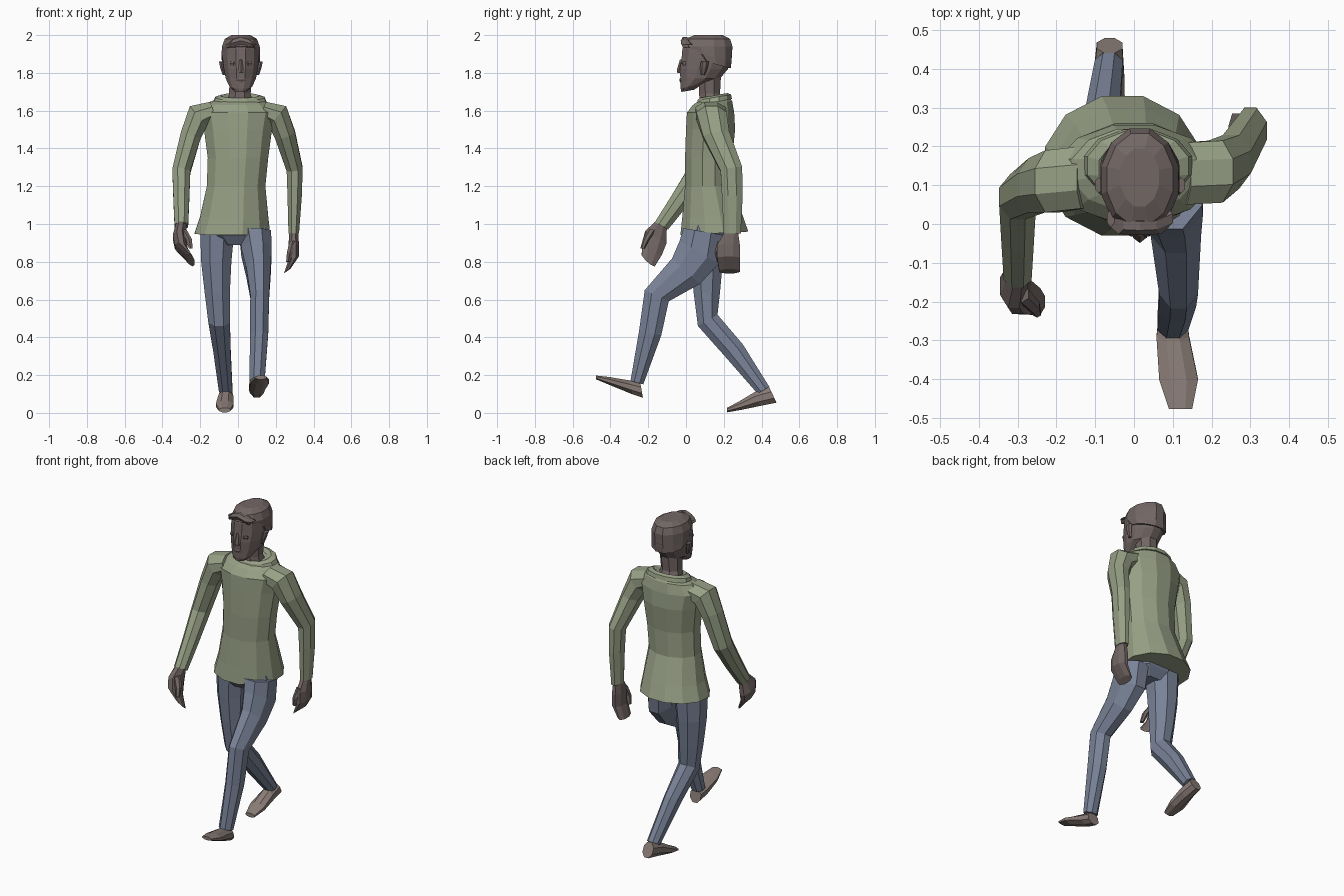
import bpy
import bmesh
from math import cos, sin, pi, radians
from mathutils import Vector

default_cube = bpy.data.objects.get("Cube")
if default_cube:
    bpy.data.objects.remove(default_cube, do_unlink=True)

CM = 0.01  # all part sizes below are in hundredths of a unit


def material(name, red, green, blue):
    mat = bpy.data.materials.new(name)
    mat.use_nodes = True
    colour = (red, green, blue, 1)
    mat.diffuse_color = colour
    mat.node_tree.nodes["Principled BSDF"].inputs["Base Color"].default_value = colour
    return mat


SHIRT = material("sage green cloth", .31, .35, .235)
JEANS = material("faded blue denim", .19, .225, .31)
SKIN = material("brown skin and hair", .17, .135, .13)
SHOE = material("tan brown leather", .25, .2, .18)


def ring(at, wide, deep, tilt=0, roll=0):
    """A cross-section: half width, half depth, pitched by tilt and banked by roll."""
    across = Vector((cos(radians(roll)), 0, sin(radians(roll))))
    along = Vector((0, cos(radians(tilt)), sin(radians(tilt))))
    return Vector(at), across * wide, along * deep


def loft(name, mat, rings, sides=8):
    """Skin a closed flat-faced tube over the given cross-sections."""
    bm = bmesh.new()
    loops = []
    grow = 1 / cos(pi / sides)
    for centre, across, along in rings:
        loop = []
        for i in range(sides):
            angle = 2 * pi * (i + .5) / sides
            point = centre + (across * cos(angle) + along * sin(angle)) * grow
            loop.append(bm.verts.new(point * CM))
        loops.append(loop)
    for low, high in zip(loops, loops[1:]):
        for i in range(sides):
            j = (i + 1) % sides
            bm.faces.new((low[i], low[j], high[j], high[i]))
    bm.faces.new(loops[0])
    bm.faces.new(loops[-1])
    bmesh.ops.recalc_face_normals(bm, faces=bm.faces)
    mesh = bpy.data.meshes.new(name)
    bm.to_mesh(mesh)
    bm.free()
    mesh.materials.append(mat)
    obj = bpy.data.objects.new(name, mesh)
    bpy.context.collection.objects.link(obj)
    return obj


# Shirt body with flared hem
loft("shirt_body", SHIRT, [
    ring(at=(-3, 15, 95), wide=20, deep=18, tilt=3),
    ring(at=(-2, 14, 104), wide=18, deep=16, tilt=2),
    ring(at=(-1, 12, 120), wide=15.5, deep=12.5),
    ring(at=(0, 12, 135), wide=16, deep=12.5),
    ring(at=(0, 13, 150), wide=18, deep=13),
    ring(at=(0, 13, 159), wide=20, deep=12.5),
    ring(at=(0, 14, 164), wide=16, deep=10.5, tilt=6),
    ring(at=(1, 14.5, 166.5), wide=10, deep=8, tilt=10),
], sides=12)

# Folded collar
loft("collar", SHIRT, [
    ring(at=(1, 15, 164.5), wide=14, deep=9.5, tilt=10),
    ring(at=(1, 15, 167), wide=13, deep=9, tilt=10),
    ring(at=(1, 14.5, 168), wide=10, deep=7.5, tilt=10),
    ring(at=(1, 14, 166), wide=7, deep=6, tilt=10),
], sides=12)

# Sleeves: the left swings back, the right swings forward
loft("left_sleeve", SHIRT, [
    ring(at=(13, 13, 160), wide=5, deep=8, roll=70),
    ring(at=(21, 13.5, 157), wide=7, deep=8, roll=50),
    ring(at=(25, 16, 147), wide=5.5, deep=7, roll=20, tilt=10),
    ring(at=(30, 24, 129), wide=4.3, deep=5.8, roll=10, tilt=10),
    ring(at=(30, 24.5, 115), wide=3.8, deep=5.5),
    ring(at=(29.5, 24.5, 95), wide=2.8, deep=4.5),
])
loft("right_sleeve", SHIRT, [
    ring(at=(-13, 12, 160), wide=5, deep=8, roll=-70),
    ring(at=(-21, 11, 157), wide=7, deep=8, roll=-50),
    ring(at=(-25, 10, 147), wide=5.5, deep=7, roll=-20),
    ring(at=(-30, 7, 128), wide=4.8, deep=6, roll=-8, tilt=-15),
    ring(at=(-30, -3, 113), wide=4.2, deep=5, tilt=-30),
    ring(at=(-30, -13, 99), wide=3.6, deep=4, tilt=-30),
])

# Hands with curled fingers and thumbs
loft("left_hand", SKIN, [
    ring(at=(29.5, 24, 96), wide=2.3, deep=3.5),
    ring(at=(29.5, 22.5, 89), wide=2.8, deep=6),
    ring(at=(29.5, 22.5, 82), wide=2.8, deep=6, roll=15),
    ring(at=(26, 23, 75), wide=2, deep=5.5, roll=35),
])
loft("left_thumb", SKIN, [
    ring(at=(29, 19, 91), wide=1.7, deep=2),
    ring(at=(27.5, 17, 85), wide=1.6, deep=1.6),
    ring(at=(26.5, 17.5, 80), wide=1, deep=1),
], sides=6)
loft("right_hand", SKIN, [
    ring(at=(-30, -13, 100), wide=2.8, deep=3.3, tilt=-30),
    ring(at=(-31, -16, 93), wide=3.5, deep=6.5, tilt=-30),
    ring(at=(-30, -18, 87), wide=3.5, deep=6, tilt=-30, roll=-15),
    ring(at=(-25, -20, 81), wide=2.5, deep=4.5, tilt=-40, roll=-35),
])
loft("right_thumb", SKIN, [
    ring(at=(-29, -18, 97), wide=1.8, deep=2),
    ring(at=(-26, -21, 92), wide=1.6, deep=1.6),
    ring(at=(-25, -23, 87), wide=1, deep=1),
], sides=6)

# Jeans: seat, front leg and trailing leg
loft("jeans_seat", JEANS, [
    ring(at=(-1, 10, 89), wide=9, deep=7),
    ring(at=(-1, 10, 94), wide=17, deep=10.5),
    ring(at=(-1, 11, 100), wide=15, deep=11),
])
loft("left_leg", JEANS, [
    ring(at=(9, 9, 96), wide=8.5, deep=10.5, tilt=-10),
    ring(at=(9.8, 7, 85), wide=8, deep=12, tilt=-30),
    ring(at=(10.8, 0, 75), wide=6.5, deep=10, tilt=-42),
    ring(at=(11.5, -15.5, 62), wide=5, deep=7, tilt=-25),
    ring(at=(11.2, -19, 42), wide=4.8, deep=6, tilt=-8),
    ring(at=(10, -26, 16), wide=4, deep=3.5, tilt=-15),
])
loft("right_leg", JEANS, [
    ring(at=(-11, 11, 96), wide=9, deep=9.5),
    ring(at=(-11.5, 11, 80), wide=8, deep=8.5),
    ring(at=(-11, 11, 64), wide=6.7, deep=7),
    ring(at=(-10, 11.5, 49), wide=5.7, deep=6, tilt=30),
    ring(at=(-8.5, 25, 33.5), wide=4.6, deep=5.8, tilt=28),
    ring(at=(-6.5, 41, 12), wide=3.6, deep=3.6, tilt=30),
])

# Shoes, built heel to toe
loft("left_shoe", SHOE, [
    ring(at=(10, -23.5, 12), wide=3.6, deep=4, tilt=100),
    ring(at=(10, -29, 13.5), wide=4.2, deep=3.7, tilt=100),
    ring(at=(11.5, -40, 16.7), wide=5, deep=2.3, tilt=100),
    ring(at=(12, -47.7, 18.8), wide=3, deep=1, tilt=90),
])
loft("right_shoe", SHOE, [
    ring(at=(-6.3, 46, 9.5), wide=3.3, deep=4.5, tilt=115),
    ring(at=(-6.5, 38, 7.5), wide=4, deep=4, tilt=105),
    ring(at=(-7, 29, 4), wide=4.7, deep=2.4, tilt=100),
    ring(at=(-7, 21.8, 1.5), wide=3, deep=1.2, tilt=90),
])

# Neck, head and hair
loft("neck", SKIN, [
    ring(at=(1, 14, 162), wide=7.5, deep=7, tilt=10),
    ring(at=(1, 12.5, 169), wide=5.7, deep=5.5),
    ring(at=(1.5, 12.5, 178), wide=6, deep=6),
])
loft("head", SKIN, [
    ring(at=(1.5, 1, 170.5), wide=3.5, deep=3.5, tilt=10),
    ring(at=(1.5, 3, 173), wide=6, deep=6, tilt=12),
    ring(at=(1.5, 7.5, 177), wide=8, deep=10.5),
    ring(at=(1.5, 9.5, 182), wide=9, deep=12.7),
    ring(at=(1.5, 11, 188), wide=9.7, deep=13.3),
    ring(at=(1.5, 11.3, 193), wide=9.7, deep=13.2),
    ring(at=(1.5, 11.5, 197), wide=8.5, deep=11.5),
    ring(at=(1.5, 12, 199), wide=5, deep=7),
], sides=12)
loft("hair", SKIN, [
    ring(at=(1.5, 14, 185), wide=9.9, deep=10, tilt=-15),
    ring(at=(1.5, 12, 189), wide=10.2, deep=12.5, tilt=-15),
    ring(at=(1.5, 11.3, 194), wide=10, deep=13.3),
    ring(at=(1.5, 11.5, 198), wide=8.5, deep=11.8),
    ring(at=(1.5, 12, 200), wide=5, deep=7.5),
], sides=12)
loft("hair_quiff", SKIN, [
    ring(at=(-6, 1.5, 195), wide=1, deep=2),
    ring(at=(-4, -.3, 195.5), wide=2.5, deep=2, roll=60),
    ring(at=(1.5, -.5, 197), wide=2, deep=2, roll=90),
    ring(at=(7, -.3, 195.5), wide=2.5, deep=2, roll=120),
    ring(at=(9, 1.5, 195), wide=1, deep=2),
], sides=6)

# Face features
loft("nose", SKIN, [
    ring(at=(1.5, -2.5, 180), wide=1.8, deep=1.8),
    ring(at=(1.5, -2.7, 181.5), wide=1.4, deep=1.9),
    ring(at=(1.5, -1.5, 187), wide=.7, deep=1.5),
], sides=6)
loft("lips", SKIN, [
    ring(at=(1.5, -2, 175), wide=2, deep=1),
    ring(at=(1.5, -2.2, 176.3), wide=2.6, deep=1.2),
    ring(at=(1.5, -2, 177.3), wide=1.8, deep=1),
], sides=6)
for label, side in (("left", 1), ("right", -1)):
    loft(label + "_eye", SKIN, [
        ring(at=(1.5 + side * 4, -.8, 184), wide=1.5, deep=1),
        ring(at=(1.5 + side * 4, -1, 185), wide=1.8, deep=1.2),
        ring(at=(1.5 + side * 4, -.8, 186), wide=1.5, deep=1),
    ], sides=6)
    loft(label + "_ear", SKIN, [
        ring(at=(1.5 + side * 9, 9, 179), wide=.7, deep=1),
        ring(at=(1.5 + side * 10, 9.5, 183), wide=1, deep=1.8),
        ring(at=(1.5 + side * 10.6, 10, 186), wide=1, deep=1.8),
    ], sides=6)
